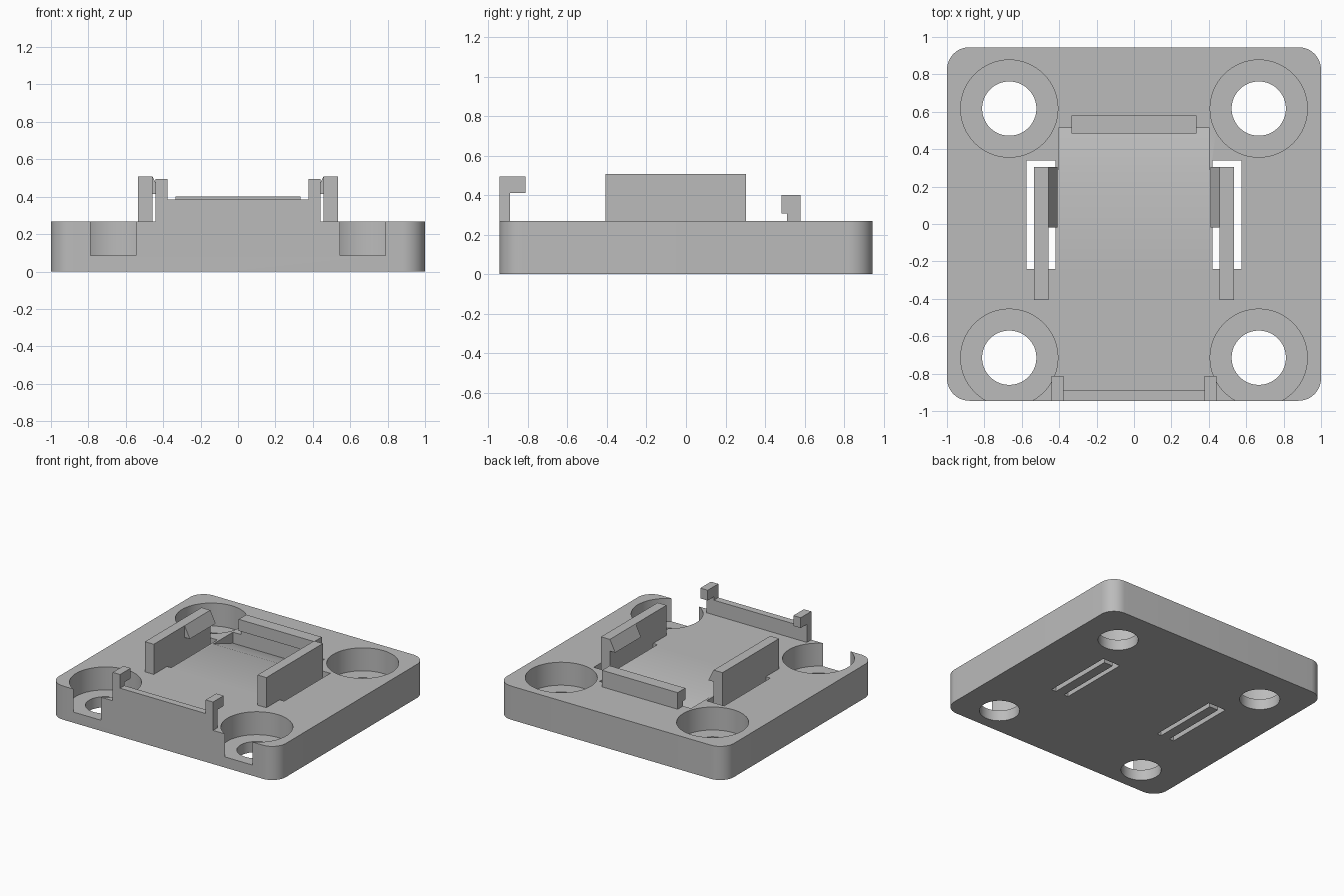
import bpy, bmesh, math

if "Cube" in bpy.data.objects:
    bpy.data.objects.remove(bpy.data.objects["Cube"])

TOP = 0.268          # plate thickness
FRONT = -0.945       # front edge of the plate

grey = bpy.data.materials.new("plain_grey")
grey.diffuse_color = (0.5, 0.5, 0.5, 1)
grey.use_nodes = True
grey.node_tree.nodes["Principled BSDF"].inputs["Base Color"].default_value = grey.diffuse_color


def prism(name, pts, axis, lo, hi):
    """Extrude a 2D profile along an axis: x (y,z), y (x,z) or z (x,y)."""
    place = {"x": lambda a, b, t: (t, a, b),
             "y": lambda a, b, t: (a, t, b),
             "z": lambda a, b, t: (a, b, t)}[axis]
    bm = bmesh.new()
    low = [bm.verts.new(place(a, b, lo)) for a, b in pts]
    high = [bm.verts.new(place(a, b, hi)) for a, b in pts]
    bm.faces.new(low)
    bm.faces.new(high)
    n = len(pts)
    for i in range(n):
        j = (i + 1) % n
        bm.faces.new((low[i], low[j], high[j], high[i]))
    bmesh.ops.recalc_face_normals(bm, faces=bm.faces[:])
    mesh = bpy.data.meshes.new(name)
    bm.to_mesh(mesh)
    bm.free()
    mesh.materials.append(grey)
    obj = bpy.data.objects.new(name, mesh)
    bpy.context.collection.objects.link(obj)
    return obj


def circle(cx, cy, r, n=64):
    return [(cx + r * math.cos(2 * math.pi * i / n),
             cy + r * math.sin(2 * math.pi * i / n)) for i in range(n)]


def rounded_rect(hx, hy, r, n=12):
    pts = []
    for k, (sx, sy) in enumerate([(1, 1), (-1, 1), (-1, -1), (1, -1)]):
        for i in range(n + 1):
            a = math.pi / 2 * (k + i / n)
            pts.append((sx * (hx - r) + r * math.cos(a),
                        sy * (hy - r) + r * math.sin(a)))
    return pts


def cut(target, cutter):
    """Subtract the cutter and remove it."""
    mod = target.modifiers.new("cut", "BOOLEAN")
    mod.operation = "DIFFERENCE"
    mod.solver = "EXACT"
    mod.object = cutter
    bpy.context.view_layer.objects.active = target
    bpy.ops.object.modifier_apply(modifier=mod.name)
    bpy.data.objects.remove(cutter)


# Base plate with rounded corners
plate = prism("base_plate", rounded_rect(1.0, -FRONT, 0.12), "z", 0, TOP)

# Counterbored screw holes; the front pair breaks through the front edge
for s in (-1, 1):
    for y in (0.617, -0.715):
        cut(plate, prism("bore_cutter", circle(s * 0.667, y, 0.26), "z", 0.085, 0.5))
        cut(plate, prism("hole_cutter", circle(s * 0.667, y, 0.145), "z", -0.1, 0.5))

# U-shaped relief slots that free the side spring arms
for s in (-1, 1):
    u = [(0.42, -0.24), (0.42, 0.34), (0.575, 0.34), (0.575, -0.24),
         (0.535, -0.24), (0.535, 0.305), (0.457, 0.305), (0.457, -0.24)]
    cut(plate, prism("slot_cutter", [(s * x, y) for x, y in u], "z", -0.1, 0.5))

# Sloped pocket running down toward the rear catch
cut(plate, prism("ramp_cutter", [(0.265, TOP), (0.265, 0.4), (0.512, 0.4), (0.512, 0.18)],
                 "x", -0.403, 0.403))

bpy.ops.object.select_all(action="DESELECT")
plate.select_set(True)
bpy.context.view_layer.objects.active = plate
bpy.ops.object.shade_smooth_by_angle(angle=math.radians(30))

# Side spring arms with inward wedge hooks
for s, side in ((-1, "left"), (1, "right")):
    arm = [(0.457, TOP), (0.535, TOP), (0.535, 0.508), (0.457, 0.508)]
    prism(side + "_arm", [(s * x, z) for x, z in arm], "y", -0.407, 0.305)
    hook = [(0.457, 0.508), (0.457, 0.415), (0.41, 0.415)]
    prism(side + "_hook", [(s * x, z) for x, z in hook], "y", -0.02, 0.305)

# Rear catch with a forward overhang
prism("rear_catch", [(0.512, TOP), (0.58, TOP), (0.58, 0.40), (0.484, 0.40),
                     (0.484, 0.308), (0.512, 0.308)], "x", -0.333, 0.333)

# Front lip wall and the two hooked posts at its ends
prism("front_lip", [(FRONT, TOP), (-0.89, TOP), (-0.89, 0.385), (FRONT, 0.385)],
      "x", -0.377, 0.377)
post = [(FRONT, TOP), (-0.89, TOP), (-0.89, 0.412), (-0.812, 0.412),
        (-0.812, 0.494), (FRONT, 0.494)]
for s, side in ((-1, "left"), (1, "right")):
    prism(side + "_front_post", post, "x", *sorted((s * 0.377, s * 0.442)))
